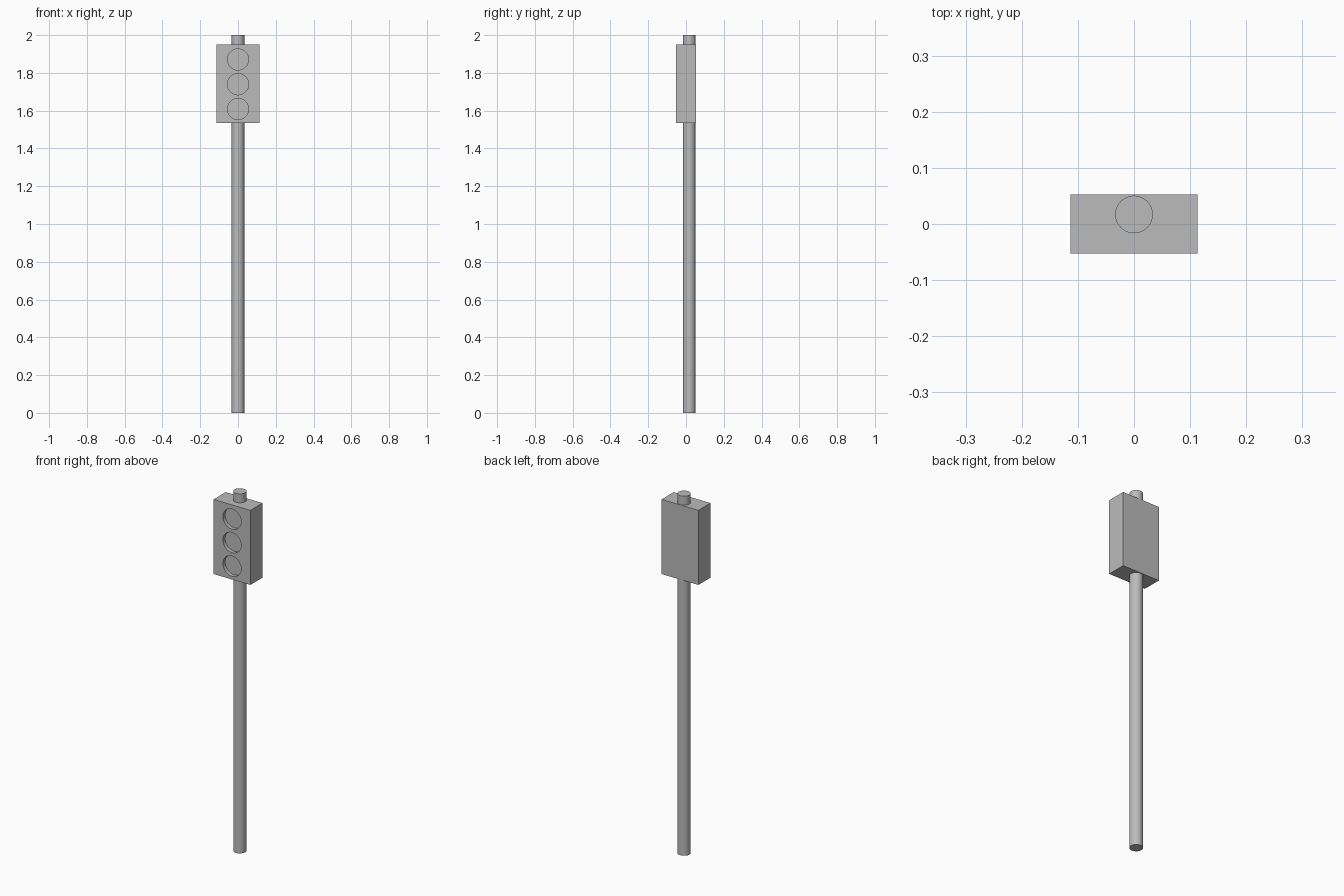
import bpy
from math import radians

cube = bpy.data.objects.get("Cube")
if cube:
    bpy.data.objects.remove(cube, do_unlink=True)

# Single flat grey
grey = bpy.data.materials.new("plain_grey")
grey.use_nodes = True
colour = (0.5, 0.5, 0.5, 1)
grey.diffuse_color = colour
grey.node_tree.nodes["Principled BSDF"].inputs["Base Color"].default_value = colour


def finish(name):
    obj = bpy.context.object
    obj.name = obj.data.name = name
    obj.data.materials.clear()
    obj.data.materials.append(grey)
    return obj


def cylinder(name, radius, depth, location, tilt=0):
    bpy.ops.mesh.primitive_cylinder_add(
        vertices=48, radius=radius, depth=depth, location=location,
        rotation=(radians(tilt), 0, 0))
    return finish(name)


# Pole, running through the housing
cylinder("pole", 0.0335, 2, (0, 0.017, 1))
bpy.ops.object.shade_smooth_by_angle(angle=radians(30))

# Signal housing
FRONT, BACK, BOTTOM, TOP = -0.053, 0.053, 1.535, 1.95
bpy.ops.mesh.primitive_cube_add(
    size=1, location=(0, (FRONT + BACK) / 2, (BOTTOM + TOP) / 2))
bpy.context.object.scale = (0.227, BACK - FRONT, TOP - BOTTOM)
bpy.ops.object.transform_apply(location=False, rotation=False, scale=True)
housing = finish("signal_housing")

# Three shallow round lamp recesses cut into the front
RECESS = 0.02
for i in range(3):
    cutter = cylinder("lamp_cutter", 0.056, RECESS * 2,
                      (0, FRONT, 1.609 + 0.131 * i), 90)
    cutter.hide_render = True
    cut = housing.modifiers.new("lamp_recess", "BOOLEAN")
    cut.operation = "DIFFERENCE"
    cut.solver = "EXACT"
    cut.object = cutter
    bpy.context.view_layer.objects.active = housing
    bpy.ops.object.modifier_apply(modifier=cut.name)
    bpy.data.objects.remove(cutter, do_unlink=True)

bpy.ops.object.select_all(action="DESELECT")
housing.select_set(True)
bpy.context.view_layer.objects.active = housing
bpy.ops.object.shade_smooth_by_angle(angle=radians(30))
